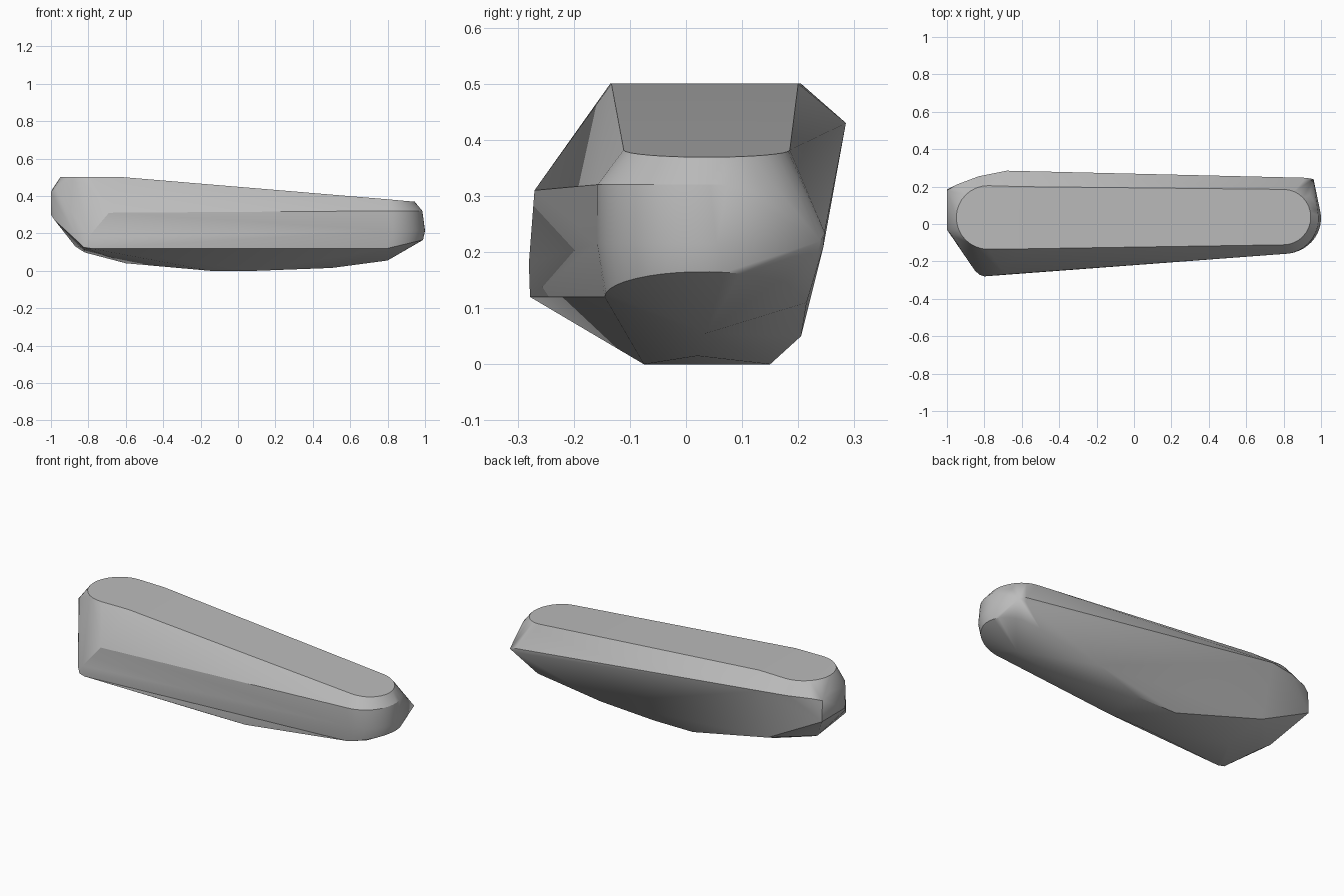
import bpy
import bmesh
from math import cos, sin, radians

cube = bpy.data.objects.get("Cube")
if cube:
    bpy.data.objects.remove(cube, do_unlink=True)

grey = bpy.data.materials.new("stone grey")
grey.use_nodes = True
grey.diffuse_color = (0.5, 0.5, 0.5, 1)
grey.node_tree.nodes["Principled BSDF"].inputs["Base Color"].default_value = (0.5, 0.5, 0.5, 1)


def arc(cx, cy, z, rx, ry, start, end, lift=0, steps=16):
    """Half-round row of points; lift raises it towards the tip."""
    pts = []
    for i in range(steps + 1):
        a = radians(start + (end - start) * i / steps)
        pts.append((cx + rx * cos(a), cy + ry * sin(a), z + lift * abs(cos(a))))
    return pts


# Rounded top outline, sloping down to the narrow end
points = arc(-0.78, 0.035, 0.5, 0.17, 0.17, 90, 270)
points += [(-0.61, 0.2, 0.5), (-0.61, -0.133, 0.5)]
points += arc(0.8, 0.037, 0.382, 0.145, 0.148, -90, 90, -0.013)

# Rounded narrow end: upper, middle and lower rows
points += arc(0.8, 0.03, 0.32, 0.186, 0.19, -90, 60)
points += arc(0.8, 0.03, 0.215, 0.2, 0.19, -90, 40)
points += arc(0.8, 0.03, 0.12, 0.19, 0.175, -90, 60, 0.045)

# Pointed back corner of the narrow end
points += [(0.92, 0.247, 0.235), (0.96, 0.24, 0.22), (0.92, 0.245, 0.21)]

# Wide end: front corner, end face and back shoulder
points += [(-0.69, -0.27, 0.31), (-0.8, -0.28, 0.18), (-0.79, -0.278, 0.12),
           (-0.825, -0.272, 0.125), (-0.85, -0.25, 0.15)]
points += [(-1, -0.03, 0.42), (-1, -0.02, 0.3), (-0.98, -0.06, 0.27),
           (-0.975, -0.06, 0.44), (-1, 0.18, 0.42), (-1, 0.185, 0.3),
           (-0.99, 0.1, 0.44)]
points += [(-0.95, 0.21, 0.43), (-0.83, 0.255, 0.432), (-0.68, 0.285, 0.43)]

# Curved underside
points += [(-0.15, -0.075, 0), (0.1, -0.075, 0), (0.1, 0.15, 0), (-0.15, 0.15, 0),
           (0.5, 0.02, 0.015), (0.8, 0.035, 0.055), (-0.6, 0.03, 0.04),
           (-0.82, 0, 0.098), (-0.87, 0.04, 0.13), (-0.67, 0.21, 0.13),
           (0.4, 0.205, 0.05), (0.8, 0.215, 0.11)]

# Wrap the guide points into one solid
bm = bmesh.new()
for p in points:
    bm.verts.new(p)
hull = bmesh.ops.convex_hull(bm, input=bm.verts[:])
loose = {v for v in hull["geom_interior"] + hull["geom_unused"]
         if isinstance(v, bmesh.types.BMVert) and not v.link_faces}
bmesh.ops.delete(bm, geom=list(loose), context="VERTS")
bmesh.ops.dissolve_limit(bm, angle_limit=radians(1), verts=bm.verts[:], edges=bm.edges[:])
bmesh.ops.recalc_face_normals(bm, faces=bm.faces[:])
mesh = bpy.data.meshes.new("body")
bm.to_mesh(mesh)
bm.free()
mesh.materials.append(grey)
body = bpy.data.objects.new("body", mesh)
bpy.context.collection.objects.link(body)

# Smooth shading with crisp edges
bpy.ops.object.select_all(action="DESELECT")
body.select_set(True)
bpy.context.view_layer.objects.active = body
bpy.ops.object.shade_smooth_by_angle(angle=radians(30))
